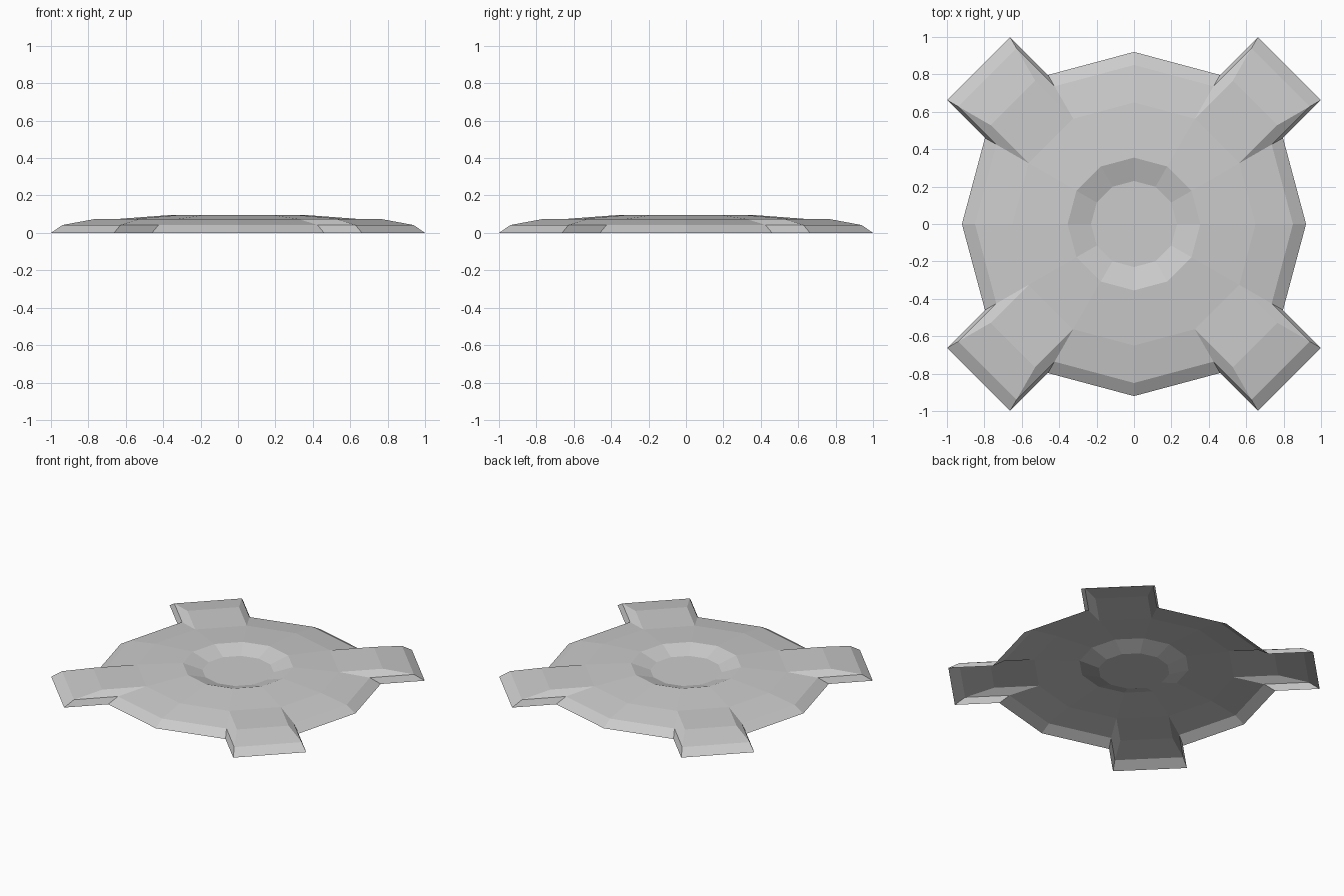
import bpy, bmesh, math
from mathutils import Vector

cube = bpy.data.objects.get("Cube")
if cube:
    bpy.data.objects.remove(cube, do_unlink=True)

SIDES = 12
# (radius, height) from the outer rim to the crater floor
PROFILE = [(0.92, 0.0), (0.85, 0.042), (0.65, 0.074), (0.355, 0.096), (0.23, 0.055)]
ARM_SHIFT = 0.203

grey = bpy.data.materials.new("light_grey")
grey.use_nodes = True
colour = (0.6, 0.6, 0.6, 1)
grey.diffuse_color = colour
grey.node_tree.nodes["Principled BSDF"].inputs["Base Color"].default_value = colour

# Open, twelve-sided shell with a sunken centre
bm = bmesh.new()
rings = []
for radius, height in PROFILE:
    angles = [math.tau * i / SIDES for i in range(SIDES)]
    rings.append([bm.verts.new((radius * math.cos(a), radius * math.sin(a), height)) for a in angles])

bands = []
for outer, inner in zip(rings, rings[1:]):
    bands.append([bm.faces.new((outer[i], outer[(i + 1) % SIDES],
                                inner[(i + 1) % SIDES], inner[i])) for i in range(SIDES)])
bm.faces.new(rings[-1])

# Four diagonal arms, pulled straight out of the two outer bands
for i in range(1, SIDES, 3):
    a = math.tau * (i + 0.5) / SIDES
    direction = Vector((math.cos(a), math.sin(a), 0)) * ARM_SHIFT * math.sqrt(2)
    old = [bands[0][i], bands[1][i]]
    new = bmesh.ops.extrude_face_region(bm, geom=old)["geom"]
    bmesh.ops.translate(bm, vec=direction, verts=[v for v in new if isinstance(v, bmesh.types.BMVert)])
    bmesh.ops.delete(bm, geom=[f for f in old if f.is_valid], context="FACES")

# The underside stays open
under = [f for f in bm.faces if all(v.co.z < 0.001 for v in f.verts)]
bmesh.ops.delete(bm, geom=under, context="FACES")
bmesh.ops.recalc_face_normals(bm, faces=bm.faces)
if sum(f.normal.z * f.calc_area() for f in bm.faces) < 0:
    bmesh.ops.reverse_faces(bm, faces=bm.faces)

mesh = bpy.data.meshes.new("base_plate")
bm.to_mesh(mesh)
bm.free()
mesh.materials.append(grey)
bpy.context.collection.objects.link(bpy.data.objects.new("base_plate", mesh))
